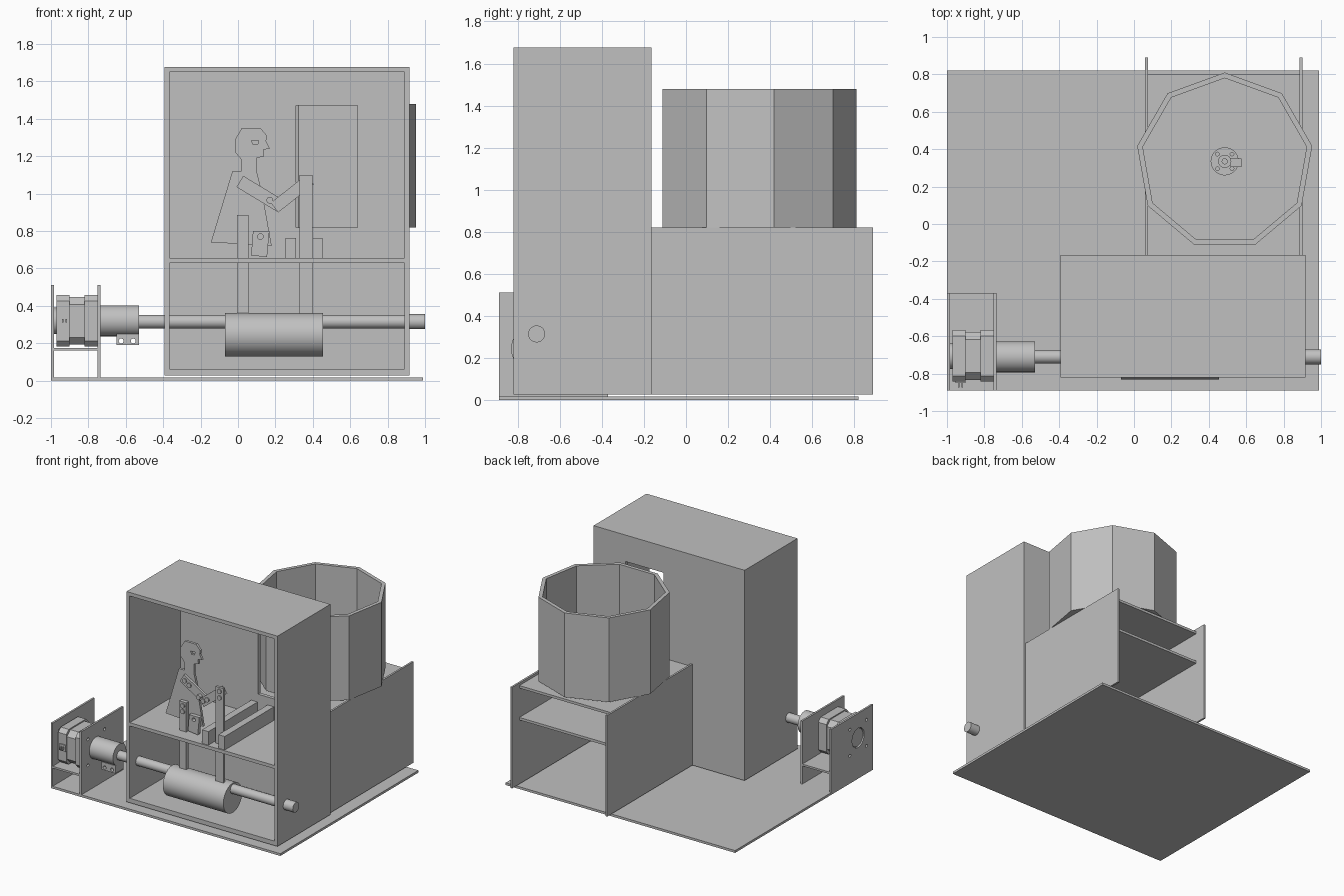
import bpy
import math
from mathutils import Matrix, Vector

old = bpy.data.objects.get("Cube")
if old:
    bpy.data.objects.remove(old, do_unlink=True)

grey = bpy.data.materials.new("plain_grey")
grey.use_nodes = True
COL = (0.53, 0.53, 0.53, 1)
grey.diffuse_color = COL
next(n for n in grey.node_tree.nodes if n.type == 'BSDF_PRINCIPLED').inputs["Base Color"].default_value = COL

AXES = {"x": Matrix(((0, 0, 1), (1, 0, 0), (0, 1, 0))),   # profile in y, z
        "y": Matrix(((1, 0, 0), (0, 0, -1), (0, 1, 0))),  # profile in x, z
        "z": Matrix.Identity(3)}                          # profile in x, y


def finish(name, mesh):
    mesh.materials.clear()
    mesh.materials.append(grey)
    ob = bpy.data.objects.new(name, mesh)
    bpy.context.collection.objects.link(ob)
    return ob


def box(name, x, y, z, bevel=0):
    """Box from (min, max) ranges."""
    bpy.ops.mesh.primitive_cube_add(size=1, location=[sum(r) / 2 for r in (x, y, z)])
    ob = bpy.context.object
    ob.name = name
    ob.scale = [r[1] - r[0] for r in (x, y, z)]
    bpy.ops.object.transform_apply(location=False, rotation=False)
    ob.data.materials.append(grey)
    if bevel:
        mod = ob.modifiers.new("chamfer", 'BEVEL')
        mod.width, mod.segments = bevel, 1
    return ob


def cyl(name, axis, centre, radius, span, sides=48):
    """Cylinder along an axis; centre gives the other two coordinates."""
    k = "xyz".index(axis)
    loc = list(centre)
    loc.insert(k, sum(span) / 2)
    rot = {"x": (0, math.pi / 2, 0), "y": (math.pi / 2, 0, 0), "z": (0, 0, 0)}[axis]
    bpy.ops.mesh.primitive_cylinder_add(vertices=sides, radius=radius, depth=span[1] - span[0],
                                        location=loc, rotation=rot)
    ob = bpy.context.object
    ob.name = name
    ob.data.materials.append(grey)
    bpy.ops.object.shade_smooth_by_angle(angle=math.radians(30))
    return ob


def ring(cx, cy, r, n=24, start=0):
    return [(cx + r * math.cos(start + math.tau * i / n),
             cy + r * math.sin(start + math.tau * i / n)) for i in range(n)]


def rect(a, b):
    return [(a[0], b[0]), (a[1], b[0]), (a[1], b[1]), (a[0], b[1])]


def bar(p, q, w):
    """Rectangle of width w running from p to q."""
    p, q = Vector(p), Vector(q)
    d = (q - p).normalized()
    n = Vector((-d.y, d.x)) * w / 2
    return [tuple(v) for v in (p - n, q - n, q + n, p + n)]


def plate(name, axis, span, *outlines):
    """Flat plate: first outline is the edge, the others are holes."""
    cu = bpy.data.curves.new(name, 'CURVE')
    cu.dimensions, cu.fill_mode = '2D', 'BOTH'
    cu.extrude = (span[1] - span[0]) / 2
    for pts in outlines:
        s = cu.splines.new('POLY')
        s.points.add(len(pts) - 1)
        for p, c in zip(s.points, pts):
            p.co = (c[0], c[1], 0, 1)
        s.use_cyclic_u = True
    tmp = bpy.data.objects.new("tmp", cu)
    bpy.context.collection.objects.link(tmp)
    deps = bpy.context.evaluated_depsgraph_get()
    mesh = bpy.data.meshes.new_from_object(tmp.evaluated_get(deps))
    bpy.data.objects.remove(tmp, do_unlink=True)
    shift = Vector((0, 0, 0))
    shift["xyz".index(axis)] = sum(span) / 2
    mesh.transform(Matrix.Translation(shift) @ AXES[axis].to_4x4())
    for p in mesh.polygons:
        p.use_smooth = False
    return finish(name, mesh)


# Base board
box("base_board", (-1, 0.99), (-0.89, 0.82), (0, 0.018))

# Open-fronted stage box with a window in its back panel
X, Y, Z = (-0.393, 0.917), (-0.82, -0.165), (0.028, 1.677)
T = 0.028
box("stage_left_wall", (X[0], X[0] + T), Y, Z)
box("stage_right_wall", (X[1] - T, X[1]), Y, Z)
box("stage_floor", X, Y, (Z[0], Z[0] + 0.035))
box("stage_shelf", X, Y, (0.63, 0.656))
box("stage_roof", X, Y, (Z[1] - T, Z[1]))
plate("stage_back", "y", (Y[1] - T, Y[1]), rect(X, Z), rect((0.31, 0.64), (0.82, 1.47)))

# Rear cabinet, open at the back
for side, x in (("left", (0.885, 0.9)), ("right", (0.06, 0.075))):
    box("cabinet_wall_" + side, x, (-0.165, 0.89), (0.028, 0.82))
box("cabinet_top", (0.075, 0.885), (-0.165, 0.8), (0.78, 0.8))
box("cabinet_shelf", (0.075, 0.885), (-0.165, 0.8), (0.53, 0.55))

# Nine-sided open drum with hub
DC = (0.485, 0.335)
drum = ring(*DC, 0.475, 9, math.pi / 2)
plate("drum_wall", "z", (0.82, 1.48), drum, ring(*DC, 0.445, 9, math.pi / 2))
plate("drum_floor", "z", (0.82, 0.835), ring(*DC, 0.46, 9, math.pi / 2))
plate("hub_flange", "z", (0.835, 0.85), ring(*DC, 0.075, 40),
      *[ring(*c, 0.01, 12) for c in ring(*DC, 0.055, 4, math.pi / 4)])
cyl("hub_collar", "z", DC, 0.035, (0.85, 0.9))
cyl("drum_shaft", "z", DC, 0.016, (0.79, 0.92))
box("hub_clamp", (0.515, 0.575), (0.305, 0.35), (0.85, 0.88))

# Drive shaft, eccentric cam and coupling
SC = (-0.71, 0.315)
cyl("drive_shaft", "x", SC, 0.036, (-0.75, 0.95))
cyl("shaft_end_collar", "x", SC, 0.04, (0.9, 1.0))
cyl("cam", "x", (-0.715, 0.245), 0.116, (-0.07, 0.455), 64)
cyl("coupling", "x", (-0.71, 0.32), 0.083, (-0.735, -0.53))
plate("coupling_clamp", "y", (-0.76, -0.66), rect((-0.65, -0.53), (0.19, 0.25)),
      ring(-0.625, 0.212, 0.013, 16), ring(-0.56, 0.212, 0.013, 16))

# Motor bracket
for side, x in (("outer", (-1, -0.985)), ("inner", (-0.75, -0.735))):
    plate("motor_plate_" + side, "x", x, rect((-0.89, -0.37), (0.018, 0.512)),
          ring(-0.705, 0.32, 0.075, 32),
          *[ring(*c, 0.012, 12) for c in ring(-0.705, 0.32, 0.145, 4, math.pi / 4)])
box("motor_shelf", (-0.985, -0.75), (-0.89, -0.37), (0.16, 0.175))


# Motor with chamfered caps
def chamfered(y, z, h, c):
    return [(y + sy * a, z + sz * b) for sy, sz, a, b in (
        (1, 1, h, h - c), (1, 1, h - c, h), (-1, 1, h - c, h), (-1, 1, h, h - c),
        (-1, -1, h, h - c), (-1, -1, h - c, h), (1, -1, h - c, h), (1, -1, h, h - c))]


plate("motor_core", "x", (-0.93, -0.79), chamfered(-0.705, 0.32, 0.128, 0.04))
for end, x in (("outer", (-0.97, -0.9)), ("inner", (-0.82, -0.75))):
    plate("motor_cap_" + end, "x", x, chamfered(-0.705, 0.32, 0.137, 0.03))
cyl("motor_boss", "x", (-0.705, 0.32), 0.07, (-0.992, -0.97))
box("motor_socket", (-0.955, -0.9), (-0.85, -0.82), (0.295, 0.345))
for i in range(2):
    x = -0.942 + i * 0.02
    box("motor_pin", (x, x + 0.008), (-0.875, -0.845), (0.31, 0.33))

# Flat figure in profile
plate("figure_torso", "y", (-0.69, -0.67),
      [(-0.03, 1.12), (-0.145, 0.74), (0.18, 0.72), (0.13, 1.0), (0.1, 1.12)])
plate("figure_head", "y", (-0.69, -0.67),
      [(0.02, 1.12), (0.1, 1.12), (0.1, 1.19), (0.14, 1.2), (0.135, 1.235), (0.17, 1.24),
       (0.15, 1.28), (0.155, 1.31), (0.12, 1.35), (0.02, 1.35), (-0.015, 1.29),
       (-0.015, 1.22), (0.02, 1.18)],
      [(0.07, 1.285), (0.11, 1.285), (0.105, 1.262), (0.082, 1.262)])

# Arm linkage, follower rods and pins
plate("upper_arm", "y", (-0.71, -0.69), bar((0.01, 1.065), (0.225, 0.935), 0.07))
plate("forearm", "y", (-0.73, -0.71), bar((0.195, 0.925), (0.385, 1.075), 0.065))
box("arm_rod", (0.33, 0.398), (-0.75, -0.73), (0.36, 1.1))
box("body_rod", (-0.005, 0.055), (-0.72, -0.69), (0.36, 0.885))
plate("hip_bracket", "y", (-0.72, -0.69), [(0.07, 0.67), (0.155, 0.66), (0.168, 0.8), (0.08, 0.8)],
      ring(0.12, 0.77, 0.015, 16))
for x, z, y in ((0.035, 1.05, -0.71), (0.075, 1.025, -0.71), (0.17, 0.965, -0.73),
                (0.21, 0.945, -0.73), (0.245, 0.965, -0.73), (0.365, 1.07, -0.75),
                (0.365, 1.02, -0.75), (0.025, 0.855, -0.72), (0.025, 0.81, -0.72)):
    cyl("joint_pin", "y", (x, z), 0.018, (y - 0.008, y + 0.02), 20)

# Guide rails on the shelf
for side, x in (("right", (0.255, 0.31)), ("left", (0.397, 0.452))):
    box("guide_rail_" + side, x, (-0.81, -0.2), (0.656, 0.762))
